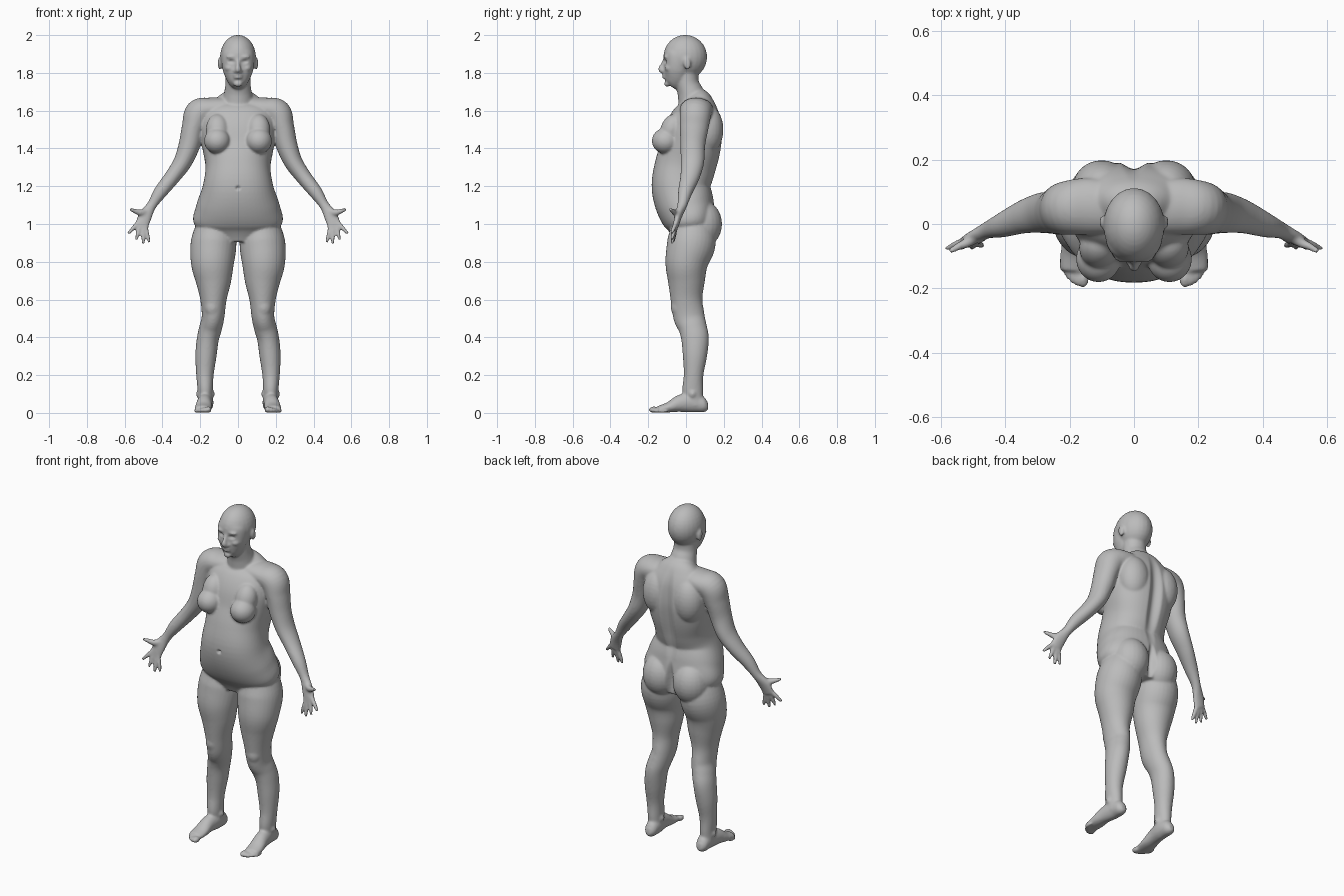
import bpy, bmesh, math
from mathutils import Vector, Matrix

default_cube = bpy.data.objects.get("Cube")
if default_cube:
    bpy.data.objects.remove(default_cube, do_unlink=True)

AXIS_Y = Vector((0, 1, 0))
AXIS_Z = Vector((0, 0, 1))
bm = bmesh.new()


def catmull(before, start, end, after, t):
    """Value on a smooth curve between start and end."""
    slope_in = (end - before) / 2
    slope_out = (after - start) / 2
    rise = end - start
    bend = 3 * rise - 2 * slope_in - slope_out
    twist = slope_in + slope_out - 2 * rise
    return start + t * (slope_in + t * (bend + t * twist))


def smooth_rows(rows, steps=6):
    """Fill in rows between the given ones along a smooth curve."""
    last = len(rows) - 1
    result = []
    for i in range(last):
        around = (rows[max(i - 1, 0)], rows[i], rows[i + 1], rows[min(i + 2, last)])
        for step in range(steps):
            result.append([catmull(*values, step / steps) for values in zip(*around)])
    result.append(rows[last])
    return result


def soft_power(value, power):
    return math.copysign(abs(value) ** power, value)


def tube(rows, depth_axis=AXIS_Y, sides=32, power=1):
    """Closed loft of ellipses from rows of x, y, z, width radius, depth radius."""
    rows = smooth_rows(rows)
    centres = [Vector(row[:3]) for row in rows]
    rings = []
    for i, (centre, row) in enumerate(zip(centres, rows)):
        tangent = centres[min(i + 1, len(rows) - 1)] - centres[max(i - 1, 0)]
        across = tangent.cross(depth_axis).normalized()
        deep = across.cross(tangent).normalized()
        ring = []
        for k in range(sides):
            angle = math.tau * k / sides
            width = row[3] * soft_power(math.cos(angle), power)
            depth = row[4] * soft_power(math.sin(angle), power)
            ring.append(bm.verts.new(centre + across * width + deep * depth))
        rings.append(ring)
    for lower, upper in zip(rings, rings[1:]):
        for k in range(sides):
            bm.faces.new((lower[k - 1], lower[k], upper[k], upper[k - 1]))
    bm.faces.new(rings[0])
    bm.faces.new(rings[-1])


def ball(centre, radii, tilt=0):
    """Ellipsoid, tilted about the x axis."""
    matrix = (Matrix.Translation(centre) @ Matrix.Rotation(tilt, 4, 'X')
              @ Matrix.Diagonal((*radii, 1)))
    bmesh.ops.create_uvsphere(bm, u_segments=24, v_segments=16, radius=1, matrix=matrix)


def build_face_side():
    ball((.034, -.1, 1.885), (.03, .02, .01))             # brow
    ball((.045, -.083, 1.825), (.027, .03, .02))          # cheek
    ball((.015, -.12, 1.81), (.01, .012, .008))           # nostril
    ball((.097, .006, 1.85), (.01, .02, .034), tilt=.15)  # ear


def build_trunk_side():
    ball((.11, -.108, 1.44), (.07, .073, .068))             # chest
    ball((.108, -.075, 1.5), (.062, .06, .085), tilt=-.35)  # upper chest
    ball((.1, .115, 1.5), (.09, .083, .13))                 # shoulder blade
    ball((.1, .085, 1), (.105, .106, .125))                 # seat


def build_arm():
    # Shoulder, elbow, wrist and palm
    tube([(.06, .05, 1.62, .05, .08), (.14, .055, 1.61, .06, .088),
          (.205, .05, 1.585, .077, .084), (.236, .043, 1.51, .062, .076),
          (.257, .036, 1.42, .057, .066), (.292, .034, 1.33, .049, .062),
          (.343, .022, 1.255, .042, .052), (.41, -.004, 1.17, .036, .038),
          (.456, -.02, 1.1, .026, .026), (.49, -.04, 1.045, .036, .02),
          (.51, -.054, .99, .037, .015)])
    # Thumb
    tube([(.468, -.03, 1.075, .014, .014), (.51, -.055, 1.06, .018, .015),
          (.545, -.07, 1.068, .013, .012), (.572, -.086, 1.08, .008, .008)])
    # Four fingers fanned out from the palm
    for i, (angle, length) in enumerate(zip((.75, .26, -.03, -.25), (.07, .08, .09, .08))):
        direction = Vector((math.sin(angle), -.3 + .05 * i, -math.cos(angle)))
        knuckle = Vector((.534 - .015 * i, -.056, 1 - .007 * i))
        reach = ((-.35, .013), (0, .0125), (.5, .0115), (1, .008))
        tube([(*(knuckle + direction * length * part), radius, radius)
              for part, radius in reach])


def build_leg():
    # Thigh, knee, calf and ankle
    tube([(.115, .03, 1.03, .09, .1), (.128, .03, .91, .12, .128), (.135, .004, .8, .115, .114),
          (.13, .002, .7, .095, .098), (.13, .003, .6, .07, .084), (.132, .016, .51, .06, .083),
          (.145, .036, .45, .06, .075), (.16, .048, .39, .058, .073), (.17, .047, .3, .056, .064),
          (.175, .04, .2, .046, .052), (.173, .036, .11, .04, .055), (.172, .05, .04, .038, .04)])
    ball((.135, -.035, .56), (.045, .045, .06))  # kneecap
    for ankle_x in (.135, .21):
        ball((ankle_x, .035, .1), (.012, .018, .02))
    # Heel to ball of the foot
    tube([(.17, .117, .04, .016, .02), (.17, .095, .04, .034, .038), (.17, .04, .055, .04, .053),
          (.178, -.03, .05, .04, .046), (.183, -.09, .03, .045, .028),
          (.186, -.145, .02, .042, .018)], depth_axis=AXIS_Z)
    # Toes get smaller outwards
    for i in range(5):
        radius = .017 - .002 * i
        ball((.157 + .0165 * i, -.17 + .003 * i * i, radius), (radius, .028, radius))


def build_torso():
    # Height, half width, front and back of each section
    sections = [(.91, .12, -.06, .13), (1, .232, -.105, .16), (1.1, .22, -.158, .15),
                (1.2, .187, -.182, .13), (1.3, .172, -.166, .158), (1.4, .188, -.135, .185),
                (1.5, .2, -.11, .194), (1.59, .19, -.07, .178), (1.65, .13, -.035, .14),
                (1.69, .07, -.02, .09)]
    tube([(0, (front + back) / 2, z, width, (back - front) / 2)
          for z, width, front, back in sections], sides=48, power=.88)


def build_head():
    # Neck and skull
    tube([(0, .04, 1.62, .085, .08), (0, .025, 1.69, .074, .07), (0, .005, 1.75, .066, .062),
          (0, 0, 1.84, .066, .07)])
    ball((0, -.004, 1.884), (.095, .116, .117))
    # Chin, jaw and forehead
    tube([(0, -.08, 1.73, .026, .026), (0, -.07, 1.745, .046, .045), (0, -.055, 1.78, .068, .063),
          (0, -.045, 1.83, .084, .072), (0, -.035, 1.9, .086, .08), (0, -.03, 1.94, .06, .06)],
         power=.9)
    ball((0, -.1, 1.742), (.024, .016, .016))
    # Nose
    tube([(0, -.11, 1.875, .01, .01), (0, -.12, 1.845, .01, .014), (0, -.13, 1.82, .016, .018),
          (0, -.12, 1.806, .018, .012)])
    # Lips
    for lip_z, half_width in ((1.788, .026), (1.775, .023)):
        ball((0, -.112, lip_z), (half_width, .015, .007))


def press(vertices, centre, radii, push):
    """Push a soft-edged hollow into the skin along y."""
    for vertex in vertices:
        offset = [(p - c) / r for p, c, r in zip(vertex.co, centre, radii)]
        falloff = max(0, 1 - Vector(offset).length_squared)
        vertex.co.y += push * falloff ** 2


# Build one side, mirror it, then add the middle parts
for build_part in (build_face_side, build_trunk_side, build_arm, build_leg):
    build_part()
copied = bmesh.ops.duplicate(bm, geom=bm.verts[:] + bm.edges[:] + bm.faces[:])
for element in copied["geom"]:
    if isinstance(element, bmesh.types.BMVert):
        element.co.x *= -1
build_torso()
build_head()
bmesh.ops.recalc_face_normals(bm, faces=bm.faces[:])

mesh = bpy.data.meshes.new("body")
bm.to_mesh(mesh)
bm.free()
body = bpy.data.objects.new("body", mesh)
bpy.context.collection.objects.link(body)
bpy.context.view_layer.objects.active = body
body.select_set(True)

# Fuse the parts into one continuous skin
fuse = body.modifiers.new("fuse", 'REMESH')
fuse.mode = 'VOXEL'
fuse.voxel_size = .0065
soften = body.modifiers.new("soften", 'SMOOTH')
soften.factor = .5
soften.iterations = 7
for modifier_name in ("fuse", "soften"):
    bpy.ops.object.modifier_apply(modifier=modifier_name)

# Spine, cleft, navel and eye sockets
skin_points = body.data.vertices
press(skin_points, centre=(0, .18, 1.38), radii=(.05, .12, .34), push=-.026)
press(skin_points, centre=(0, .17, 1), radii=(.03, .14, .13), push=-.03)
press(skin_points, centre=(0, -.18, 1.19), radii=(.016, .04, .014), push=.016)
for eye_x in (-.034, .034):
    press(skin_points, centre=(eye_x, -.11, 1.86), radii=(.026, .05, .014), push=.01)

# One flat colour and smooth shading
grey = bpy.data.materials.new("matte grey")
grey.use_nodes = True
grey.diffuse_color = (.5, .5, .5, 1)
grey.node_tree.nodes["Principled BSDF"].inputs["Base Color"].default_value = grey.diffuse_color
body.data.materials.append(grey)
bpy.ops.object.shade_smooth()
